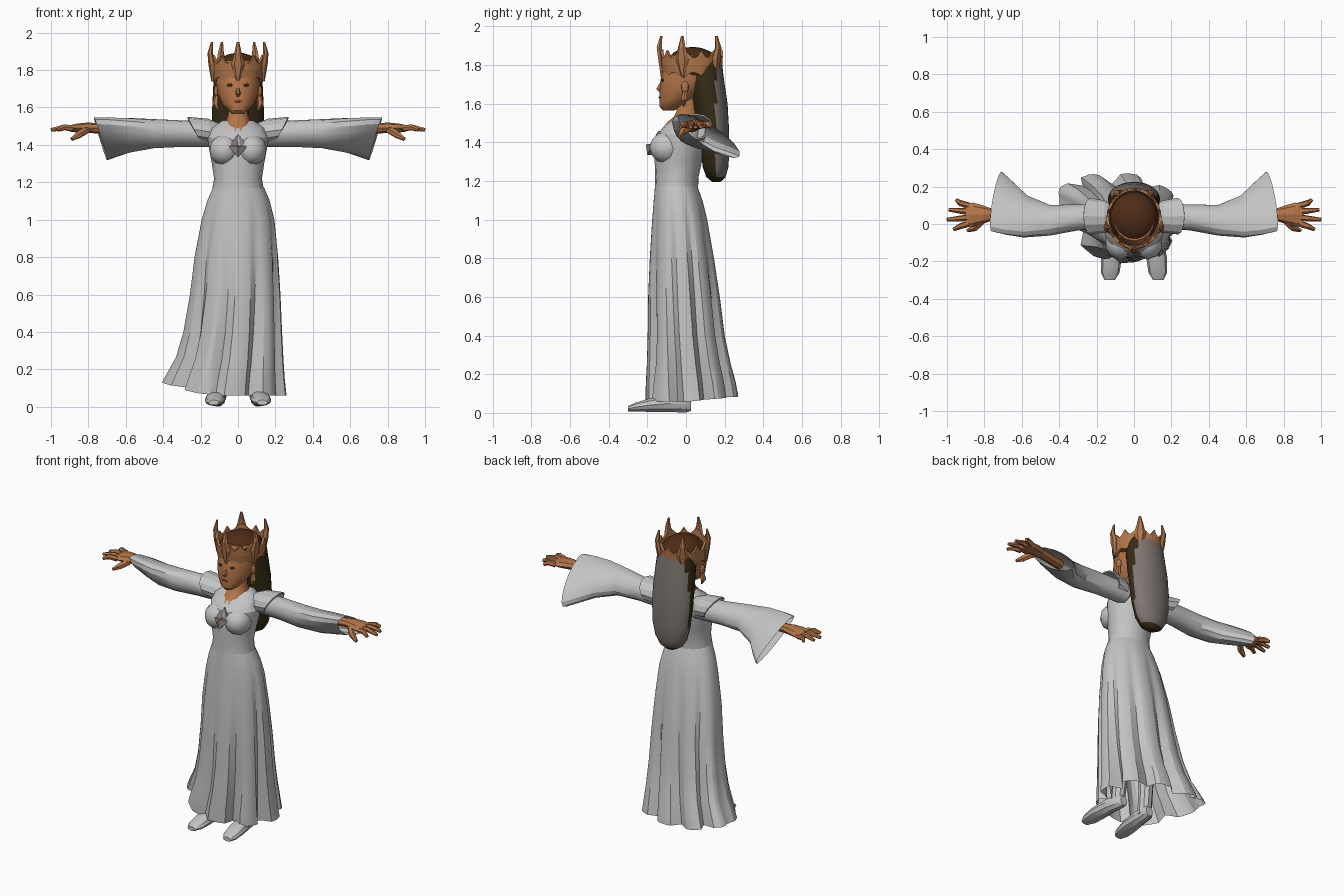
import bpy, bmesh, math, random
from mathutils import Vector

cube = bpy.data.objects.get("Cube")
if cube:
    bpy.data.objects.remove(cube)
random.seed(4)
TAU = math.tau


def material(name, r, g, b):
    m = bpy.data.materials.new(name)
    m.use_nodes = True
    m.diffuse_color = (r, g, b, 1)
    m.node_tree.nodes["Principled BSDF"].inputs["Base Color"].default_value = (r, g, b, 1)
    return m


DRESS = material("dress grey", .55, .55, .55)
VEIL = material("veil taupe", .21, .18, .165)
SKIN = material("warm skin", .46, .18, .068)
GOLD = material("crown bronze", .46, .19, .075)
HAIR = material("dark hair", .037, .025, .008)
TOP = material("reddish hair", .075, .025, .008)
DARK = material("eye dark", .04, .02, .012)
LIPS = material("lip brown", .3, .09, .04)


def make_object(name, bm, mats, smooth=None):
    bmesh.ops.recalc_face_normals(bm, faces=bm.faces)
    mesh = bpy.data.meshes.new(name)
    bm.to_mesh(mesh)
    bm.free()
    for m in mats:
        mesh.materials.append(m)
    ob = bpy.data.objects.new(name, mesh)
    bpy.context.collection.objects.link(ob)
    if smooth:
        bpy.ops.object.select_all(action='DESELECT')
        ob.select_set(True)
        bpy.context.view_layer.objects.active = ob
        bpy.ops.object.shade_smooth_by_angle(angle=math.radians(smooth))
    return ob


def ring(c, a, b, n=12):
    c, a, b = Vector(c), Vector(a), Vector(b)
    return [c + a * math.cos(TAU * i / n) + b * math.sin(TAU * i / n) for i in range(n)]


def flat_ring(z, cy, rx, ry, n=14):
    return ring((0, cy, z), (rx, 0, 0), (0, ry, 0), n)


def loft(name, rings, mats, caps=(True, True), side=1, rule=None, smooth=None):
    """Skin a row of rings; side=-1 mirrors across x."""
    bm = bmesh.new()
    rows = [[bm.verts.new((p[0] * side, p[1], p[2])) for p in r] for r in rings]
    for lo, hi in zip(rows, rows[1:]):
        n = len(lo)
        for i in range(n):
            bm.faces.new((lo[i], lo[(i + 1) % n], hi[(i + 1) % n], hi[i]))
    for cap, row in zip(caps, (rows[0], rows[-1])):
        if cap:
            bm.faces.new(row)
    if rule:
        for f in bm.faces:
            f.material_index = rule(f.calc_center_median())
    return make_object(name, bm, mats, smooth)


def tube(name, path, radii, mat, side=1, n=6):
    pts = [Vector(p) for p in path]
    rings = []
    for i, p in enumerate(pts):
        d = (pts[min(i + 1, len(pts) - 1)] - pts[max(i - 1, 0)]).normalized()
        a = d.cross(Vector((.1, .9, .3))).normalized()
        rings.append(ring(p, a * radii[i], d.cross(a) * radii[i], n))
    return loft(name, rings, [mat], side=side)


def ball(name, loc, size, mat, smooth=None, detail=2):
    bm = bmesh.new()
    bmesh.ops.create_icosphere(bm, subdivisions=detail, radius=1)
    for v in bm.verts:
        v.co = Vector(loc) + Vector(v.co[i] * size[i] for i in range(3))
    return make_object(name, bm, [mat], smooth)


# Skirt: rows of z, left/right x and front/back y, with folds deepening downward
skirt_rows = [(1.17, -.135, .14, -.16, .06), (1.1, -.165, .17, -.167, .085),
              (1, -.195, .195, -.175, .11), (.8, -.235, .215, -.188, .145),
              (.6, -.26, .228, -.197, .175), (.4, -.295, .237, -.2, .2),
              (.25, -.335, .245, -.205, .23), (.15, -.375, .252, -.21, .255),
              (.06, -.41, .262, -.21, .27)]
SEG = 72
jitter = [random.uniform(-.015, .015) for _ in range(SEG)]
skirt = []
for z, x0, x1, y0, y1 in skirt_rows:
    k = max(0, 1 - z / 1.15)
    low = max(0, 1 - z / .3)
    row = []
    for i in range(SEG):
        t = TAU * i / SEG
        c, s = math.cos(t), math.sin(t)
        fold = (.5 - .5 * math.cos(9 * t)) ** 3
        f = 1 + k * (jitter[i] - .24 * fold * (1 if abs(s) > .25 else .2))
        trail = max(0, -c) ** 2
        x = (x0 + x1) / 2 + (x1 - x0) / 2 * c * f
        over_foot = math.exp(-((abs(x) - .13) / .04) ** 2) if s < 0 else 0
        row.append((x, (y0 + y1) / 2 + (y1 - y0) / 2 * s * f + .1 * k * trail
                    - .035 * low * over_foot,
                    z + (.09 * trail + .03 * max(0, s)) * low))
    skirt.append(row)
loft("skirt", skirt, [DRESS], caps=(False, False), smooth=20)

# Bodice, bust and chest jewel
loft("bodice", [flat_ring(*r, 20) for r in (
    (1.15, -.05, .14, .112), (1.22, -.047, .128, .112), (1.3, -.04, .14, .122),
    (1.38, -.03, .155, .13), (1.44, -.022, .162, .127), (1.49, 0, .145, .108),
    (1.53, .025, .085, .068))], [DRESS], smooth=25)
for side, word in ((1, "left"), (-1, "right")):
    ball(word + "_bust", (side * .073, -.1, 1.372), (.082, .09, .085), DRESS, 30)
jewel = (((0, -.15, 1.397), .054, .062), ((0, -.172, 1.395), .054, .062),
         ((0, -.18, 1.393), .004, .005))
loft("chest_jewel", [ring(p, (w, 0, 0), (0, .028, h), 4) for p, w, h in jewel], [VEIL])

# Neck and head
loft("neck", [flat_ring(*r) for r in (
    (1.47, -.025, .08, .1), (1.505, -.008, .072, .09), (1.53, .004, .064, .07),
    (1.56, .005, .055, .055), (1.65, .01, .055, .055))], [SKIN], smooth=30)
loft("head", [flat_ring(*r, 16) for r in (
    (1.565, -.09, .028, .03), (1.585, -.077, .055, .06), (1.62, -.05, .086, .088),
    (1.67, -.02, .108, .118), (1.72, 0, .118, .132), (1.78, .01, .12, .13),
    (1.85, .025, .108, .115))], [SKIN], smooth=30)
loft("nose", [ring((0, -.12, 1.715), (.008, 0, 0), (0, .012, 0), 6),
              ring((0, -.134, 1.675), (.014, 0, 0), (0, .024, 0), 6),
              ring((0, -.128, 1.66), (.012, 0, 0), (0, .012, 0), 6)], [SKIN])
ball("mouth", (0, -.138, 1.632), (.022, .004, .005), LIPS)
for side, word in ((1, "left"), (-1, "right")):
    eye = ball(word + "_eye", (0, 0, 0), (.016, .0045, .009), DARK)
    eye.location, eye.rotation_euler.z = (side * .045, -.122, 1.72), side * .33
    ball(word + "_ear", (side * .116, -.005, 1.685), (.014, .02, .032), SKIN)
    tube(word + "_earring", [(.115, -.005, 1.66), (.12, -.01, 1.62), (.105, -.012, 1.585)],
         (.012, .018, .005), GOLD, side)

# Hair: cap inside the crown, and the long fall with a veil panel on its back
ball("hair_cap", (0, .035, 1.793), (.13, .14, .1), TOP, 30, 3)
fall = [(1.82, .1, .12, .085), (1.72, .105, .132, .092), (1.6, .125, .138, .09),
        (1.48, .14, .138, .082), (1.36, .15, .13, .075), (1.27, .153, .108, .066),
        (1.22, .155, .075, .05), (1.195, .157, .03, .022)]


def veil_rule(p):
    return 1 if p.y > .158 + .015 * (p.z - 1.4) and p.z > 1.235 else 0


loft("long_hair", [flat_ring(*r, 28) for r in fall], [HAIR, VEIL], rule=veil_rule, smooth=35)

# Crown: a flared scalloped band with five tall points
bm = bmesh.new()
N = 50
cols = []
for i in range(N):
    t = TAU * i / N - math.pi / 2
    step = min(i % 10, 10 - i % 10)
    bottom = (1.73, 1.745, 1.757, 1.762, 1.755, 1.745)[step]
    top = (1.88, 1.87, 1.85, 1.835, 1.845, 1.875)[step]
    cols.append([bm.verts.new((math.cos(t) * r, .03 + math.sin(t) * r * 1.1, z))
                 for r, z in zip((.137, .144, .147), (bottom, 1.8, top))])
for i in range(N):
    a, b = cols[i], cols[(i + 1) % N]
    for j in range(2):
        bm.faces.new((a[j], b[j], b[j + 1], a[j + 1]))
crown = make_object("crown_band", bm, [GOLD])
crown.modifiers.new("thickness", 'SOLIDIFY').thickness = .014
for i in range(5):
    t = TAU * i / 5 - math.pi / 2
    out = Vector((math.cos(t), math.sin(t) * 1.08, 0))
    along = Vector((-math.sin(t), math.cos(t), 0))
    loft("crown_point", [ring(Vector((0, .03, z)) + out * r, along * w, out * d, 6)
                         for r, z, w, d in ((.14, 1.74, .008, .01), (.147, 1.83, .036, .016),
                                            (.156, 1.89, .02, .014), (.146, 1.95, .007, .006))],
         [GOLD])

for side, word in ((1, "left"), (-1, "right")):
    # Sleeve opening into a wide cuff that droops down and back
    loft(word + "_sleeve", [ring(*r, 16) for r in (
        ((.12, .045, 1.455), (0, -.05, .05), (0, .045, .045)),
        ((.3, .035, 1.46), (0, -.052, .052), (0, .046, .048)),
        ((.45, .02, 1.46), (0, -.07, .055), (0, .045, .055)),
        ((.58, .04, 1.452), (.01, -.105, .075), (0, .04, .055)),
        ((.67, .085, 1.442), (.025, -.138, .093), (.005, .035, .05)),
        ((.735, .12, 1.432), (.03, -.158, .105), (.018, .03, .045)))],
        [DRESS], caps=(True, False), side=side, smooth=25)
    # Flared shoulder cap
    cap = loft(word + "_shoulder_cap", [ring(*r, 12) for r in (
        ((.085, .035, 1.46), (0, 0, .05), (0, .055, 0)),
        ((.15, .04, 1.47), (.01, 0, .07), (0, .085, 0)),
        ((.235, .042, 1.482), (.035, 0, .068), (0, .098, 0)))],
        [DRESS], caps=(True, False), side=side)
    cap.modifiers.new("thickness", 'SOLIDIFY').thickness = .008
    # Forearm, palm, fingers and thumb
    loft(word + "_palm", [ring((x, y, z), (0, w, 0), (0, 0, h), 8) for x, y, z, w, h in (
        (.6, .03, 1.48, .034, .03), (.77, .05, 1.49, .036, .028), (.81, .05, 1.492, .05, .027),
        (.86, .05, 1.49, .064, .024), (.9, .05, 1.488, .06, .017))], [SKIN], side=side)
    for k, reach in enumerate((.965, 1, .99, .95)):
        y = .002 + k * .032
        spread = (k - 1.5) * .016
        tube(word + "_finger", [(.885, y, 1.488), (.93, y + spread * .6, 1.494),
                                (reach, y + spread * 1.3, 1.48)], (.018, .016, .01), SKIN, side)
    tube(word + "_thumb", [(.81, .02, 1.48), (.85, -.02, 1.455), (.89, -.035, 1.43)],
         (.022, .02, .01), SKIN, side)
    # Boot: foot and ankle
    loft(word + "_foot", [ring((x, y, z), (w, 0, 0), (0, 0, h), 10) for x, y, z, w, h in (
        (.1, .025, .04, .025, .032), (.105, 0, .046, .04, .046), (.115, -.09, .049, .047, .047),
        (.122, -.19, .04, .055, .036), (.127, -.26, .03, .05, .025),
        (.13, -.3, .022, .028, .014))], [DRESS], side=side, smooth=30)
    tube(word + "_boot_leg", [(.105, -.03, .04), (.1, -.01, .2), (.09, 0, .5)],
         (.042, .045, .06), DRESS, side, 10)
